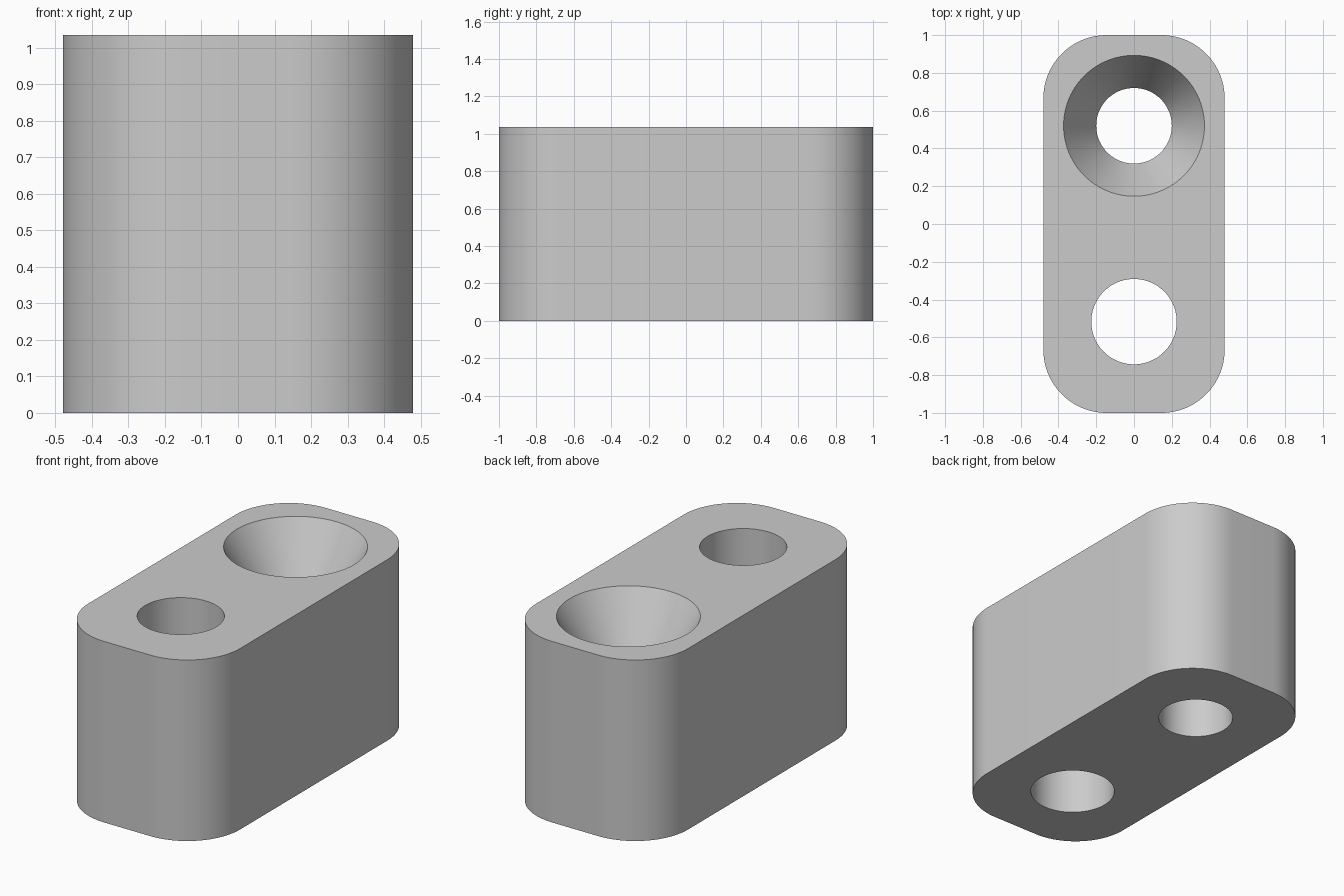
import bpy
import bmesh
import math

WIDTH, LENGTH, HEIGHT = 0.96, 2.0, 1.035
CORNER = 0.335
SEGMENTS = 96

if "Cube" in bpy.data.objects:
    bpy.data.objects.remove(bpy.data.objects["Cube"], do_unlink=True)

# Plain grey
grey = bpy.data.materials.new("grey")
grey.use_nodes = True
grey.diffuse_color = (0.6, 0.6, 0.6, 1)
grey.node_tree.nodes["Principled BSDF"].inputs["Base Color"].default_value = grey.diffuse_color


def make_object(name, bm):
    bmesh.ops.recalc_face_normals(bm, faces=bm.faces[:])
    mesh = bpy.data.meshes.new(name)
    bm.to_mesh(mesh)
    bm.free()
    mesh.materials.append(grey)
    obj = bpy.data.objects.new(name, mesh)
    bpy.context.collection.objects.link(obj)
    return obj


def turned_cutter(name, y, profile):
    """Closed solid of revolution from (radius, z) points, bottom to top."""
    bm = bmesh.new()
    rings = []
    for radius, z in profile:
        ring = bmesh.ops.create_circle(bm, segments=SEGMENTS, radius=radius)["verts"]
        for v in ring:
            v.co.y += y
            v.co.z = z
        rings.append(ring)
    for low, high in zip(rings, rings[1:]):
        for i in range(SEGMENTS):
            j = (i + 1) % SEGMENTS
            bm.faces.new((low[i], low[j], high[j], high[i]))
    bm.faces.new(rings[0])
    bm.faces.new(rings[-1])
    obj = make_object(name, bm)
    obj.hide_render = True
    return obj


# Block with rounded vertical corners
bm = bmesh.new()
bmesh.ops.create_cube(bm, size=1)
for v in bm.verts:
    v.co.x *= WIDTH
    v.co.y *= LENGTH
    v.co.z = (v.co.z + 0.5) * HEIGHT
uprights = [e for e in bm.edges if abs(e.verts[0].co.z - e.verts[1].co.z) > 0.5]
bmesh.ops.bevel(bm, geom=uprights, offset=CORNER, offset_type='OFFSET',
                segments=24, profile=0.5, affect='EDGES')
block = make_object("block", bm)

# Straight front hole and countersunk back hole
over = 0.1
sink_depth, sink_radius, bore = 0.3, 0.373, 0.2
slope = (sink_radius - bore) / sink_depth
cutters = [
    turned_cutter("front_hole_cutter", -0.517, [(0.226, -over), (0.226, HEIGHT + over)]),
    turned_cutter("countersunk_hole_cutter", 0.52, [
        (bore, -over),
        (bore, HEIGHT - sink_depth),
        (sink_radius + slope * over, HEIGHT + over),
    ]),
]

bpy.ops.object.select_all(action='DESELECT')
block.select_set(True)
bpy.context.view_layer.objects.active = block
for cutter in cutters:
    mod = block.modifiers.new(cutter.name, 'BOOLEAN')
    mod.operation = 'DIFFERENCE'
    mod.solver = 'EXACT'
    mod.object = cutter
    bpy.ops.object.modifier_apply(modifier=mod.name)
    bpy.data.objects.remove(cutter, do_unlink=True)

bpy.ops.object.shade_smooth_by_angle(angle=math.radians(25))
